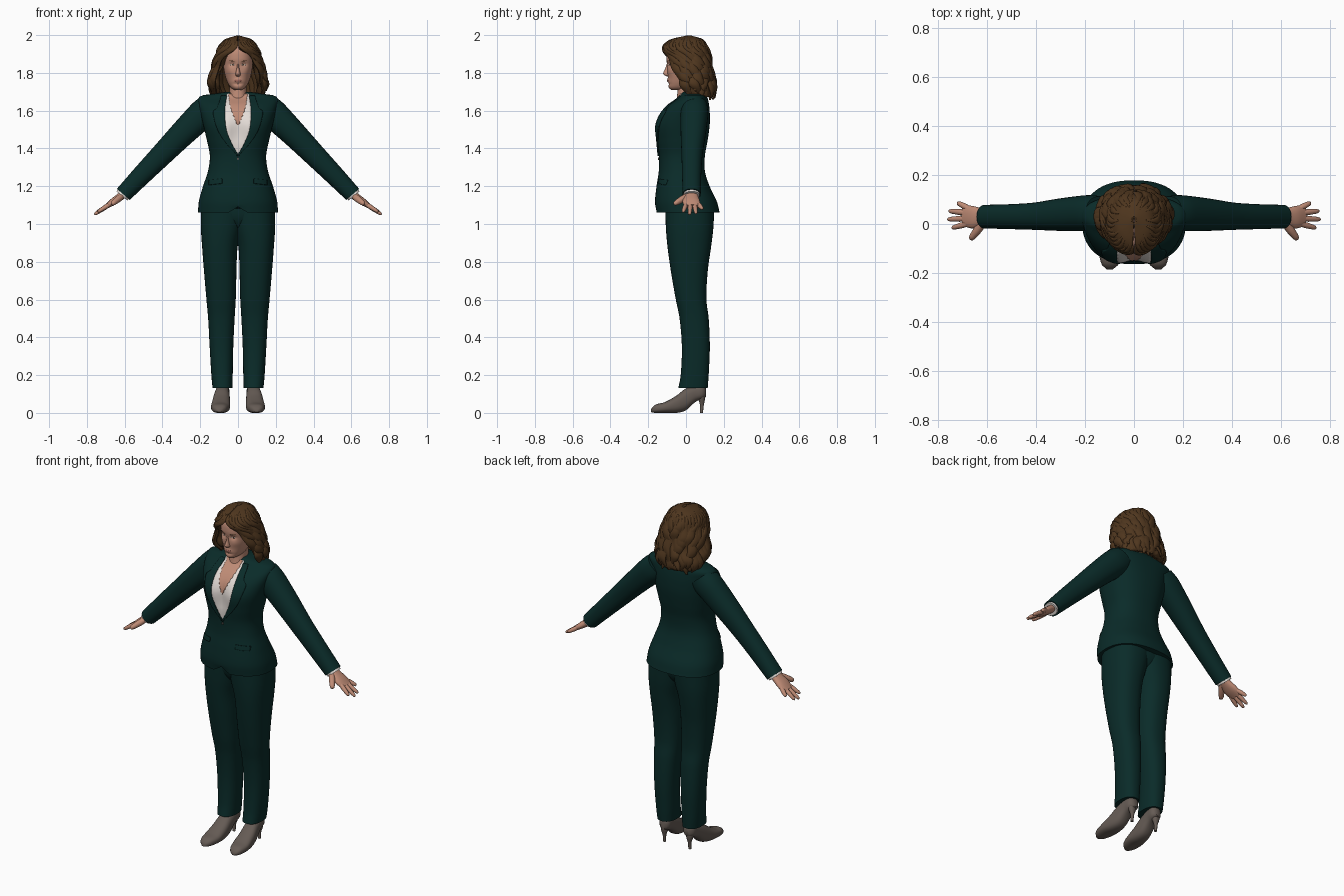
import bpy, bmesh, math, random
from mathutils import Vector
from mathutils.bvhtree import BVHTree

if "Cube" in bpy.data.objects:
    bpy.data.objects.remove(bpy.data.objects["Cube"])
random.seed(4)


def material(name, *rgb):
    mat = bpy.data.materials.new(name)
    mat.use_nodes = True
    mat.diffuse_color = (*rgb, 1)
    mat.node_tree.nodes["Principled BSDF"].inputs["Base Color"].default_value = (*rgb, 1)
    return mat


SUIT = material("dark green cloth", .003, .024, .022)
SKIN = material("skin", .52, .26, .18)
HAIR = material("brown hair", .078, .037, .013)
BLOUSE = material("off white cloth", .78, .72, .68)
SHOE = material("taupe leather", .13, .105, .09)
LIPS = material("lip colour", .38, .15, .115)
EYE = material("eye white", .6, .5, .44)


def at(keys, v):
    """Smooth interpolation of a table whose first column ascends."""
    last = len(keys) - 1
    i = max(j for j in range(last) if v >= keys[j][0] or j == 0)
    a, b = keys[i], keys[i + 1]
    before, after = keys[max(i - 1, 0)], keys[min(i + 2, last)]
    span = b[0] - a[0]
    t = min(max((v - a[0]) / span, 0), 1)
    out = []
    for c in range(1, len(a)):
        m0 = (b[c] - before[c]) / (b[0] - before[0]) * span
        m1 = (after[c] - a[c]) / (after[0] - a[0]) * span
        d = b[c] - a[c]
        out.append(a[c] + t * m0 + t * t * (3 * d - 2 * m0 - m1) + t ** 3 * (m0 + m1 - 2 * d))
    return out


def frames(keys, steps, fn):
    lo, hi = keys[0][0], keys[-1][0]
    values = [lo + (hi - lo) * i / steps for i in range(steps + 1)]
    return [fn(v, *at(keys, v)) for v in values]


def loft(bm, sections, n=32, p=.9):
    """Skin a run of superellipse rings given as centre, u and v vectors."""
    def power(x):
        return math.copysign(abs(x) ** p, x)
    rings = []
    for c, u, v in sections:
        angles = [math.tau * k / n for k in range(n)]
        rings.append([bm.verts.new(Vector(c) + Vector(u) * power(math.cos(a))
                                   + Vector(v) * power(math.sin(a))) for a in angles])
    for low, high in zip(rings, rings[1:]):
        for k in range(n):
            j = (k + 1) % n
            bm.faces.new((low[k], low[j], high[j], high[k]))
    bm.faces.new(rings[0][::-1])
    bm.faces.new(rings[-1])


def finish(name, bm, mat, mirror=False, thick=0, recalc=True):
    if recalc:
        bmesh.ops.recalc_face_normals(bm, faces=bm.faces)
    tree = BVHTree.FromBMesh(bm)
    mesh = bpy.data.meshes.new(name)
    bm.to_mesh(mesh)
    bm.free()
    mesh.materials.append(mat)
    for poly in mesh.polygons:
        poly.use_smooth = True
    mesh.set_sharp_from_angle(angle=math.radians(50))
    obj = bpy.data.objects.new(name, mesh)
    bpy.context.collection.objects.link(obj)
    if thick:
        obj.modifiers.new("thickness", "SOLIDIFY").thickness = thick
    if mirror:
        obj.modifiers.new("mirror", "MIRROR").use_mirror_merge = False
    return tree


def drape(name, tree, mat, point, rows=30, cols=14, lift=.004, mirror=False):
    """Thin plate lying on the front of a body; point(s, t) gives x, z."""
    bm, grid = bmesh.new(), []
    for r in range(rows + 1):
        line = []
        for c in range(cols + 1):
            x, z = point(c / cols, r / rows)
            hit = tree.ray_cast(Vector((x, -1, z)), Vector((0, 1, 0)))[0]
            y = (hit or tree.find_nearest(Vector((x, -.1, z)))[0]).y
            line.append(bm.verts.new((x, y - lift, z)))
        grid.append(line)
    for a, b in zip(grid, grid[1:]):
        for c in range(cols):
            bm.faces.new((a[c], a[c + 1], b[c + 1], b[c]))
    finish(name, bm, mat, mirror, lift, recalc=False)


def oval(x, z, w, h, tilt=0):
    def point(s, t):
        u = 2 * s - 1
        return x + w * u, z + tilt * u + h * (2 * t - 1) * math.sqrt(max(1 - u * u, .003))
    return point


def bump(x, z, cx, cz, w, h):
    return math.exp(-((abs(x) - cx) / w) ** 2 - ((z - cz) / h) ** 2)


def body_frame(z, rx, y0, y1):
    return (0, (y0 + y1) / 2, z), (rx, 0, 0), (0, (y1 - y0) / 2, 0)


# Jacket body with the hem cut away at the front
JACKET = [(1.06, .212, -.158, .178), (1.12, .207, -.164, .163), (1.2, .185, -.156, .125),
          (1.28, .159, -.144, .1), (1.36, .149, -.144, .1), (1.44, .164, -.156, .114),
          (1.52, .183, -.162, .125), (1.58, .197, -.138, .126), (1.63, .208, -.095, .122),
          (1.665, .21, -.045, .115), (1.682, .185, -.03, .105), (1.692, .11, -.025, .1),
          (1.7, .06, -.02, .09)]
bm = bmesh.new()
loft(bm, frames(JACKET, 72, body_frame), 64, .85)
for v in bm.verts:
    if v.co.y < 0:
        v.co.y += .02 * bump(v.co.x, v.co.z, 0, 1.5, .04, .08)
        if v.co.z < 1.1:
            v.co.z += (1.1 - v.co.z) * max(0, .8 - abs(v.co.x) / .06)
torso = finish("jacket_body", bm, SUIT)

# Blouse, open neckline, lapels, pocket flaps and button
OPENING = [(1.37, .001), (1.42, .03), (1.5, .062), (1.6, .07), (1.69, .058)]
NECKLINE = [(1.52, .001), (1.57, .022), (1.63, .042), (1.69, .05)]
LAPEL = [(1.36, .006), (1.45, .036), (1.56, .058), (1.6, .06), (1.615, .042), (1.68, .03)]


def opening(keys, wave=0):
    def point(s, t):
        z = keys[0][0] + (keys[-1][0] - keys[0][0]) * t
        return (2 * s - 1) * (at(keys, z)[0] + wave * math.sin(z * 300)), z
    return point


def lapel(s, t):
    z = LAPEL[0][0] + (LAPEL[-1][0] - LAPEL[0][0]) * t
    return at(OPENING, z)[0] + s * at(LAPEL, z)[0], z


drape("blouse_front", torso, BLOUSE, opening(OPENING, .002), 60, lift=.003)
drape("chest_skin", torso, SKIN, opening(NECKLINE, .002), 60, lift=.006)
drape("lapels", torso, SUIT, lapel, 40, 8, lift=.008, mirror=True)
drape("pocket_flaps", torso, SUIT, lambda s, t: (.085 + .07 * s, 1.215 + .025 * t - .008 * s),
      6, 10, .006, True)
drape("jacket_button", torso, SHOE, oval(0, 1.345, .006, .006), 6, 12, .006)

# Trousers
LEG = [(.133, .03, .135, -.04, .115), (.2, .028, .141, -.028, .12), (.35, .025, .15, -.022, .126),
       (.5, .018, .158, -.034, .12), (.6, .012, .167, -.054, .108), (.75, .008, .18, -.08, .115),
       (.88, .002, .19, -.098, .133), (.97, -.02, .196, -.106, .144), (1.08, -.05, .196, -.11, .15)]
bm = bmesh.new()
loft(bm, frames(LEG, 50, lambda z, a, b, c, d: (((a + b) / 2, (c + d) / 2, z),
     ((b - a) / 2, 0, 0), (0, (d - c) / 2, 0))), 36, .85)
finish("trouser_legs", bm, SUIT, mirror=True)
bm = bmesh.new()
loft(bm, frames([(.955, .03, -.03, .06), (.98, .06, -.07, .105), (1.03, .15, -.1, .138),
                 (1.1, .17, -.11, .15)], 16, body_frame), 40)
finish("trouser_hips", bm, SUIT)

# Shoes with slim heels
SOLE = [(-.185, .012, .004, .02), (-.165, .034, 0, .042), (-.11, .049, 0, .058), (-.05, .048, 0, .092),
        (0, .043, .014, .13), (.05, .037, .058, .146), (.09, .033, .075, .146), (.106, .018, .085, .13)]
bm = bmesh.new()
loft(bm, frames(SOLE, 36, lambda y, w, a, b: ((.086 - y * .07, y, (a + b) / 2),
     (w, 0, 0), (0, 0, (b - a) / 2))), 28, .8)
loft(bm, frames([(0, .008, .074, .09), (.04, .01, .074, .094), (.07, .02, .066, .1),
                 (.1, .027, .05, .102)], 12, lambda z, w, a, b: ((.083, (a + b) / 2, z),
     (w, 0, 0), (0, (b - a) / 2, 0))), 16)
finish("heeled_shoes", bm, SHOE, mirror=True)

# Sleeves and blouse cuffs
ACROSS = Vector((.76, 0, .65))


def arm_frame(x, y, z, r, ry):
    return (x, y, z), ACROSS * r, (0, ry, 0)


bm = bmesh.new()
loft(bm, frames([(.14, .045, 1.625, .074, .068), (.17, .045, 1.597, .079, .072),
                 (.2, .044, 1.57, .077, .073), (.3, .038, 1.472, .068, .066),
                 (.4, .032, 1.37, .06, .056), (.5, .03, 1.268, .053, .051),
                 (.607, .03, 1.157, .045, .048)], 44, arm_frame), 32)
finish("sleeves", bm, SUIT, mirror=True)
bm = bmesh.new()
loft(bm, [arm_frame(.59, .03, 1.176, .04, .044), arm_frame(.615, .03, 1.149, .037, .042)], 24)
finish("blouse_cuffs", bm, BLOUSE, mirror=True)

# Hands
bm = bmesh.new()
loft(bm, frames([(.585, .03, 1.177, .024, .03), (.62, .028, 1.147, .021, .036),
                 (.66, .028, 1.118, .019, .046), (.695, .033, 1.093, .012, .041)], 14,
                lambda x, y, z, r, w: ((x, y, z), (.61 * r, 0, .79 * r), (0, w, 0))), 24)


def finger(base, tip, r):
    a, b = Vector(base), Vector(tip)
    d = (b - a).normalized()
    u = d.orthogonal().normalized()
    w = d.cross(u)
    loft(bm, [(a.lerp(b, t), u * r * k, w * r * k)
              for t, k in ((0, .9), (.4, 1), (.8, .8), (.95, .6), (1, .25))], 12, 1)


for y, x, tip_y, z in ((.002, .742, -.016, 1.064), (.023, .76, .019, 1.05),
                       (.045, .755, .053, 1.056), (.064, .72, .087, 1.08)):
    finger((.675, y, 1.107), (x, tip_y, z), .0125)
finger((.612, .01, 1.15), (.667, -.063, 1.105), .018)
finish("hands", bm, SKIN, mirror=True)

# Neck and head with shaped face
bm = bmesh.new()
loft(bm, frames([(1.6, .07, -.06, .08), (1.66, .052, -.05, .07), (1.7, .045, -.045, .065),
                 (1.77, .045, -.04, .07)], 14, body_frame), 28)
finish("neck", bm, SKIN)
HEAD = [(1.71, .02, -.078, .0), (1.72, .036, -.09, .03), (1.74, .051, -.094, .06),
        (1.77, .064, -.095, .08), (1.8, .072, -.098, .09), (1.84, .078, -.1, .1),
        (1.88, .079, -.104, .1), (1.92, .073, -.098, .095), (1.95, .058, -.075, .08), (1.97, .03, -.03, .05)]
bm = bmesh.new()
loft(bm, frames(HEAD, 56, body_frame), 64)
for v in bm.verts:
    x, y, z = v.co
    if y < 0:
        v.co.y += (.009 * bump(x, z, .031, 1.845, .015, .012) + .005 * bump(x, z, 0, 1.742, .025, .006)
                   - .006 * bump(x, z, 0, 1.76, .018, .01) - .004 * bump(x, z, .045, 1.81, .02, .02))
face = finish("head", bm, SKIN)
bm = bmesh.new()
loft(bm, frames([(1.782, .009, -.103, -.07), (1.79, .015, -.117, -.07), (1.798, .013, -.121, -.07),
                 (1.825, .008, -.109, -.07), (1.855, .007, -.1, -.07)], 16, body_frame), 20, 1)
finish("nose", bm, SKIN)
drape("eyes", face, EYE, oval(.031, 1.843, .012, .0035), 6, 14, .001, True)
drape("irises", face, HAIR, oval(.031, 1.843, .0032, .0034), 6, 10, .002, True)
drape("eyebrows", face, HAIR, oval(.033, 1.863, .016, .0016, .002), 4, 14, .001, True)
drape("lips", face, LIPS, oval(0, 1.76, .021, .006), 8, 18, .001)

# Hair shell: width, front, back and half angle of the face opening at each height
SHELL = [(1.66, .125, -.03, .15, 72), (1.69, .138, -.055, .158, 69), (1.74, .147, -.085, .151, 67),
         (1.8, .138, -.105, .139, 66), (1.85, .127, -.117, .132, 58), (1.89, .117, -.126, .128, 43),
         (1.92, .11, -.128, .121, 20), (1.95, .094, -.116, .11, 6), (1.98, .064, -.075, .085, 4),
         (1.997, .01, .0, .03, 4)]
CROWN = SHELL[-1][0]


def hair_point(z, f, side, swell=1, drift=0):
    rx, y0, y1, gap = at(SHELL, z)
    gap = math.radians(gap)
    ang = side * (gap + (math.pi - gap) * f + drift)
    return Vector((rx * math.sin(ang) * swell,
                   (y0 + y1) / 2 - (y1 - y0) / 2 * math.cos(ang) * swell, z)), ang


bm, grid = bmesh.new(), []
for r in range(41):
    z = CROWN - .325 * (r / 40) ** 1.7
    row = []
    for c in range(65):
        # run from the right edge of the face around the back to the left edge
        side, f = (-1, c / 32) if c <= 32 else (1, (64 - c) / 32)
        swell = 1 + .02 * r / 40 * math.sin(c * 1.2 + z * 45)
        row.append(bm.verts.new(hair_point(z, f, side, swell)[0]))
    grid.append(row)
for a, b in zip(grid, grid[1:]):
    for c in range(64):
        bm.faces.new((a[c], b[c], b[c + 1], a[c + 1]))
bmesh.ops.recalc_face_normals(bm, faces=bm.faces)
# make the shell face outward before thickening it inward
if sum(f.normal.dot(f.calc_center_median() - Vector((0, .02, 1.83))) for f in bm.faces) < 0:
    bmesh.ops.reverse_faces(bm, faces=bm.faces)
finish("hair_shell", bm, HAIR, thick=.04, recalc=False)

# Wavy locks lying over the shell
bm = bmesh.new()
for side in (-1, 1):
    for i in range(17):
        phase, end = random.uniform(0, 6), random.uniform(1.65, 1.71)
        top, sections = CROWN - random.uniform(.01, .04), []
        for k in range(41):
            t = k / 40
            z = top + (end - top) * t ** 1.4
            c, ang = hair_point(z, i / 17, side, .985 + .075 * t * math.sin(17 * t + phase),
                                .12 * t * math.sin(13 * t + phase))
            size = min(1, .05 + 1.8 * t) * min(1, .2 + 5 * (1 - t))
            out = Vector((math.sin(ang), -math.cos(ang), 0))
            u = Vector((math.cos(ang), math.sin(ang), 0)) * .028 * size
            sections.append((c, u, (out * math.sqrt(t) + Vector((0, 0, 1 - t))) * .014 * size))
        loft(bm, sections, 10, 1)
finish("hair_locks", bm, HAIR)
